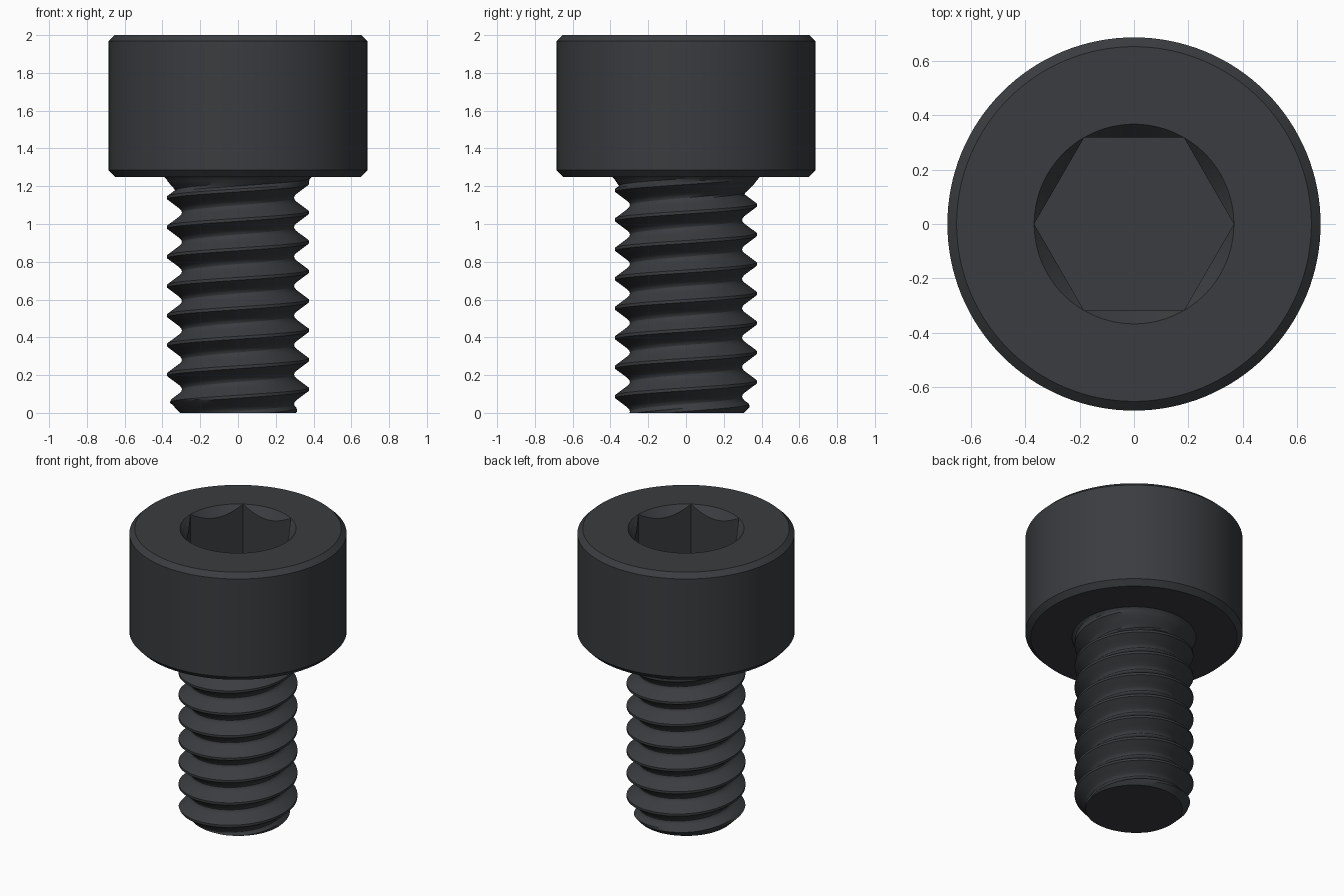
import bpy, bmesh
from math import tau, cos, sin, radians

if "Cube" in bpy.data.objects:
    bpy.data.objects.remove(bpy.data.objects["Cube"])

steel = bpy.data.materials.new("dark_steel")
steel.diffuse_color = (0.042, 0.045, 0.05, 1)
steel.use_nodes = True
steel.node_tree.nodes["Principled BSDF"].inputs["Base Color"].default_value = steel.diffuse_color


def make(name, bm):
    bmesh.ops.recalc_face_normals(bm, faces=bm.faces)
    mesh = bpy.data.meshes.new(name)
    bm.to_mesh(mesh)
    bm.free()
    obj = bpy.data.objects.new(name, mesh)
    bpy.context.collection.objects.link(obj)
    mesh.materials.append(steel)
    return obj


def activate(obj):
    bpy.ops.object.select_all(action='DESELECT')
    obj.select_set(True)
    bpy.context.view_layer.objects.active = obj


def lathe(name, profile, n):
    # closed solid of revolution from (radius, height) points
    bm = bmesh.new()
    rings = [[bm.verts.new((r * cos(tau * i / n), r * sin(tau * i / n), z))
              for i in range(n)] for r, z in profile]
    for a, b in zip(rings, rings[1:]):
        for i in range(n):
            k = (i + 1) % n
            bm.faces.new((a[i], a[k], b[k], b[i]))
    bm.faces.new(rings[0])
    bm.faces.new(rings[-1])
    return make(name, bm)


def interp(points, x):
    for (x0, y0), (x1, y1) in zip(points, points[1:]):
        if x <= x1:
            return y0 + (y1 - y0) * max(0, x - x0) / (x1 - x0)
    return points[-1][1]


# Cylindrical head with chamfered rims
head = lathe("head", [(0.652, 1.25), (0.686, 1.285), (0.686, 1.968), (0.652, 2.0)], 128)

# Hexagonal socket with a conical lead-in
hex_cutter = lathe("socket_cutter", [(0.367, 1.64), (0.367, 2.1)], 6)
cone_cutter = lathe("lead_in_cutter", [(0.267, 1.88), (0.417, 2.06)], 128)
for cutter in (hex_cutter, cone_cutter):
    cutter.hide_render = True
    mod = head.modifiers.new("cut", 'BOOLEAN')
    mod.operation = 'DIFFERENCE'
    mod.solver = 'EXACT'
    mod.object = cutter
    activate(head)
    bpy.ops.object.modifier_apply(modifier=mod.name)
    bpy.data.objects.remove(cutter)

# Threaded shank: rows follow the helix and are clamped at both ends
PITCH, CREST_Z, TOP, SEG = 0.156, 0.125, 1.255, 96
tooth = [(0, 0.375), (0.05, 0.375), (0.15, 0.354), (0.25, 0.333), (0.36, 0.310),
         (0.43, 0.300), (0.5, 0.297), (0.57, 0.300), (0.64, 0.310),
         (0.75, 0.333), (0.85, 0.354), (0.95, 0.375), (1, 0.375)]
runout = [(0, 0), (1.15, 0.297), (1.2, 0.350), (1.225, 0.372), (1.24, 0.380), (1.255, 0.398)]
steps = [t for t, _ in tooth[:-1]]
M = len(steps)
ROWS = 11 * M


def thread_point(i, j):
    a = i / SEG
    z = CREST_Z + PITCH * (j // M - 2 + steps[j % M] + a)
    z = min(max(z, 0), TOP)
    r = interp(tooth, ((z - CREST_Z) / PITCH - a) % 1)
    r = min(max(r, interp(runout, z)), 0.305 + z)
    return r * cos(tau * a), r * sin(tau * a), z


bm = bmesh.new()
grid = [[bm.verts.new(thread_point(i, j)) for j in range(ROWS)] for i in range(SEG)]
for i in range(SEG):
    for j in range(ROWS - M - 1):
        nxt = grid[i + 1][j:j + 2] if i < SEG - 1 else grid[0][j + M:j + M + 2]
        bm.faces.new((grid[i][j], nxt[0], nxt[1], grid[i][j + 1]))
bmesh.ops.remove_doubles(bm, verts=bm.verts, dist=1e-5)
bmesh.ops.delete(bm, geom=[v for v in bm.verts if not v.link_faces], context='VERTS')
bmesh.ops.holes_fill(bm, edges=[e for e in bm.edges if e.is_boundary], sides=0)
shank = make("threaded_shank", bm)

for obj in (head, shank):
    activate(obj)
    bpy.ops.object.shade_smooth_by_angle(angle=radians(30))
